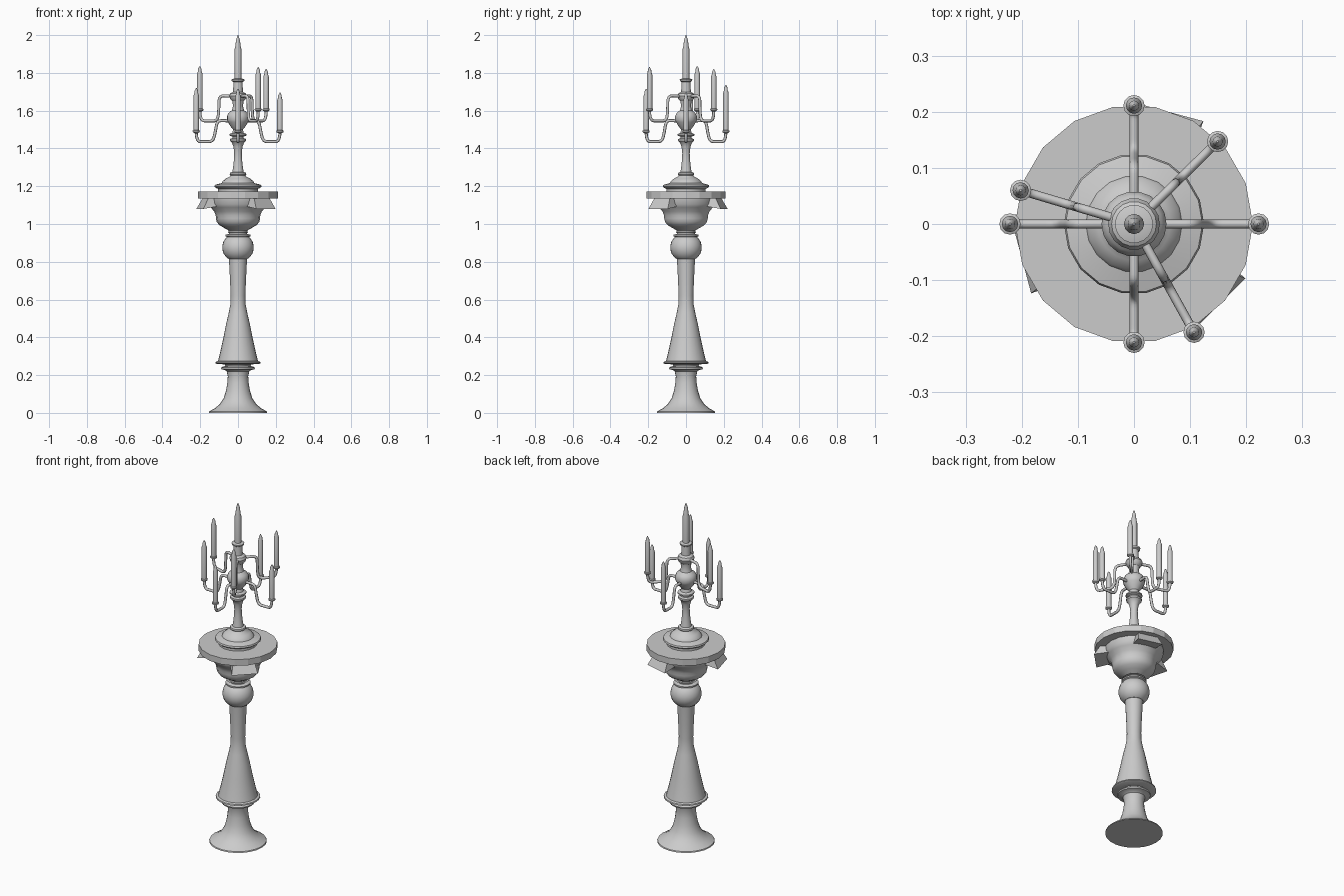
import bpy, bmesh, math
from mathutils import Matrix, Vector


def finish(name, bm, angle=35):
    bmesh.ops.remove_doubles(bm, verts=bm.verts, dist=1e-5)
    bmesh.ops.recalc_face_normals(bm, faces=bm.faces)
    me = bpy.data.meshes.new(name)
    bm.to_mesh(me)
    bm.free()
    ob = bpy.data.objects.new(name, me)
    bpy.context.collection.objects.link(ob)
    bpy.ops.object.select_all(action='DESELECT')
    bpy.context.view_layer.objects.active = ob
    ob.select_set(True)
    bpy.ops.object.shade_smooth_by_angle(angle=math.radians(angle))
    return ob


def lathe(name, profile, sides, x=0, y=0, angle=35):
    """Turn (radius, z) points around a vertical axis, closed at both ends."""
    bm = bmesh.new()
    rings = []
    for r, z in profile:
        rings.append([bm.verts.new((x + r * math.cos(2 * math.pi * i / sides),
                                    y + r * math.sin(2 * math.pi * i / sides), z))
                      for i in range(sides)])
    for a, b in zip(rings, rings[1:]):
        for i in range(sides):
            j = (i + 1) % sides
            bm.faces.new((a[i], a[j], b[j], b[i]))
    bm.faces.new(rings[0][::-1])
    bm.faces.new(rings[-1])
    return finish(name, bm, angle)


def tube(name, points, radius):
    """Smooth round tube along a path."""
    cu = bpy.data.curves.new(name, 'CURVE')
    cu.dimensions = '3D'
    cu.bevel_depth = radius
    cu.bevel_resolution = 2
    cu.resolution_u = 5
    cu.use_fill_caps = True
    sp = cu.splines.new('NURBS')
    sp.points.add(len(points) - 1)
    for p, co in zip(sp.points, points):
        p.co = (*co, 1)
    sp.order_u = 3
    sp.use_endpoint_u = True
    ob = bpy.data.objects.new(name, cu)
    bpy.context.collection.objects.link(ob)
    return ob


# Pedestal foot
lathe("pedestal_foot", [
    (0.155, 0), (0.153, 0.007), (0.122, 0.025), (0.095, 0.048), (0.076, 0.078), (0.064, 0.115),
    (0.056, 0.16), (0.054, 0.195), (0.06, 0.22), (0.07, 0.227), (0.088, 0.231), (0.09, 0.239),
    (0.08, 0.245), (0.066, 0.248), (0.07, 0.256), (0.11, 0.261)], 24)

# Tall waisted column with flange
lathe("pedestal_column", [
    (0.11, 0.258), (0.12, 0.263), (0.118, 0.27), (0.106, 0.274), (0.102, 0.29), (0.09, 0.34),
    (0.077, 0.4), (0.063, 0.47), (0.049, 0.53), (0.04, 0.575), (0.039, 0.62), (0.042, 0.7),
    (0.047, 0.8), (0.049, 0.822)], 24)

# Round knob and collar
lathe("column_knob", [
    (0.05, 0.815), (0.06, 0.822), (0.076, 0.842), (0.083, 0.865), (0.083, 0.885), (0.077, 0.908),
    (0.064, 0.926), (0.058, 0.931), (0.067, 0.935), (0.067, 0.943), (0.048, 0.948),
    (0.046, 0.955), (0.062, 0.958)], 24)

# Bowl beneath the table
lathe("table_bowl", [
    (0.05, 0.952), (0.05, 0.966), (0.075, 0.98), (0.1, 0.995), (0.113, 1.012), (0.117, 1.03),
    (0.118, 1.046), (0.126, 1.066), (0.144, 1.088), (0.157, 1.105), (0.16, 1.14)], 18)

# Flat polygonal table disc
lathe("table_top", [(0.212, 1.135), (0.212, 1.172)], 18, angle=15)

# Three flared corbels
for n, deg in enumerate((-45, 75, 195)):
    bm = bmesh.new()
    section = [(0.09, 1.137), (0.178, 1.137), (0.209, 1.08), (0.09, 1.1)]
    widths = [0.055, 0.058, 0.072, 0.06]
    sides = [[bm.verts.new((r, s * w, z)) for (r, z), w in zip(section, widths)] for s in (-1, 1)]
    for i in range(4):
        j = (i + 1) % 4
        bm.faces.new((sides[0][i], sides[0][j], sides[1][j], sides[1][i]))
    bm.faces.new(sides[0])
    bm.faces.new(sides[1][::-1])
    bm.transform(Matrix.Rotation(math.radians(deg), 4, 'Z'))
    finish(f"corbel_{n + 1}", bm, 20)

# Candelabra base and stem
lathe("candelabra_base", [
    (0.105, 1.17), (0.105, 1.186), (0.115, 1.19), (0.125, 1.198), (0.122, 1.207), (0.108, 1.211),
    (0.086, 1.217), (0.082, 1.226), (0.065, 1.24), (0.044, 1.251), (0.04, 1.258),
    (0.044, 1.263), (0.042, 1.271), (0.031, 1.276)], 18)
lathe("candelabra_stem", [
    (0.031, 1.27), (0.026, 1.3), (0.021, 1.345), (0.02, 1.375), (0.024, 1.41), (0.033, 1.432),
    (0.042, 1.44), (0.042, 1.45), (0.03, 1.455), (0.03, 1.463), (0.045, 1.468), (0.045, 1.476),
    (0.03, 1.483), (0.026, 1.5), (0.042, 1.52), (0.053, 1.54), (0.058, 1.55), (0.058, 1.572),
    (0.05, 1.588), (0.032, 1.602), (0.026, 1.625), (0.03, 1.65), (0.042, 1.662),
    (0.046, 1.678), (0.04, 1.692), (0.026, 1.7), (0.024, 1.752), (0.033, 1.757),
    (0.034, 1.766), (0.02, 1.77)], 18)

# Central candle
lathe("central_candle", [(0.018, 1.765), (0.018, 1.925), (0.013, 1.945), (0.011, 1.972), (0.002, 2.0)], 12)

# Arms: tip x, tip y, candle top, whether from the upper collar
arms = [(-0.221, 0, 1.72, False), (0.222, 0, 1.695, False),
        (0, -0.211, 1.715, False), (0, 0.211, 1.735, False),
        (-0.202, 0.06, 1.835, True), (0.107, -0.193, 1.83, True), (0.149, 0.147, 1.82, True)]
for n, (x, y, top, upper) in enumerate(arms):
    length = math.hypot(x, y)
    d = Vector((x, y, 0)) / length
    if upper:
        path = [(0.02, 1.676), (0.06, 1.678), (length * 0.5, 1.678), (length * 0.5, 1.61),
                (length * 0.53, 1.546), (length * 0.75, 1.546), (length, 1.546), (length, 1.6)]
        base = 1.595
    else:
        path = [(0.03, 1.545), (0.08, 1.548), (length * 0.5, 1.545), (length * 0.54, 1.49),
                (length * 0.6, 1.436), (length * 0.8, 1.436), (length, 1.436), (length, 1.49)]
        base = 1.48
    tube(f"arm_{n + 1}", [(d.x * r, d.y * r, z) for r, z in path], 0.008)
    lathe(f"candle_cup_{n + 1}", [
        (0.008, base), (0.018, base + 0.006), (0.019, base + 0.014), (0.012, base + 0.018)], 12, x, y)
    lathe(f"arm_candle_{n + 1}", [
        (0.0145, base + 0.012), (0.0145, top - 0.04), (0.01, top - 0.027),
        (0.009, top - 0.014), (0.002, top)], 12, x, y)
